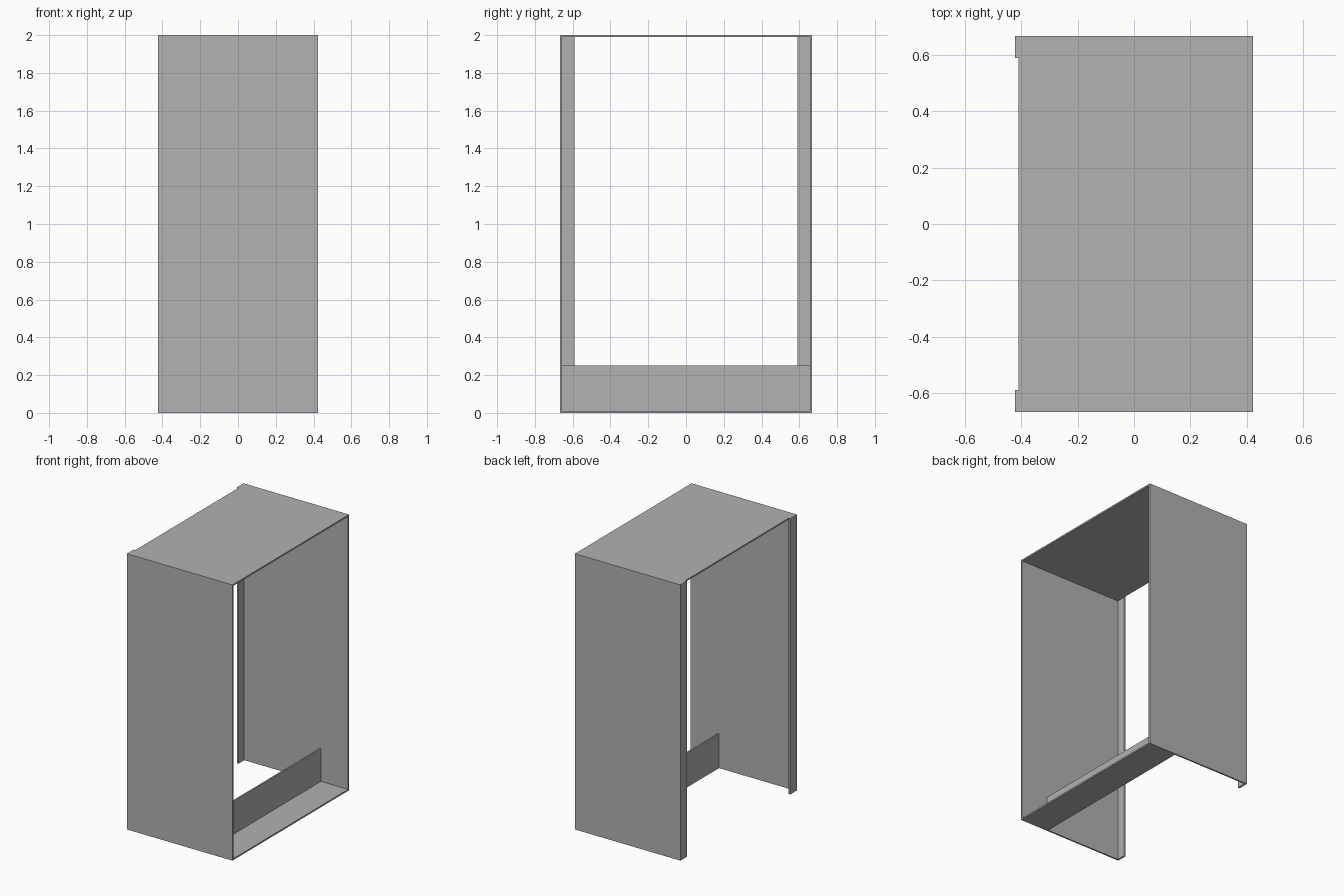
import bpy

cube = bpy.data.objects.get("Cube")
if cube:
    bpy.data.objects.remove(cube, do_unlink=True)

grey = bpy.data.materials.new("panel_grey")
grey.use_nodes = True
colour = (0.445, 0.445, 0.445, 1)
grey.diffuse_color = colour
grey.node_tree.nodes["Principled BSDF"].inputs["Base Color"].default_value = colour


def panel(name, x, y, z):
    """Box spanning the given (min, max) range on each axis."""
    spans = (x, y, z)
    bpy.ops.mesh.primitive_cube_add(size=1, location=[(a + b) / 2 for a, b in spans])
    ob = bpy.context.object
    ob.name = name
    ob.scale = [b - a for a, b in spans]
    bpy.ops.object.transform_apply(location=False, rotation=False, scale=True)
    ob.data.materials.append(grey)
    return ob


T = 0.011                 # sheet thickness
X0, X1 = -0.423, 0.423    # flanged side, open side
Y, H = 0.668, 2.0         # half width, height
LIP = 0.59                # inner edge of the flanges
PLINTH = 0.195            # back face of the upright plinth
inner = Y - T
back = X0 + 0.013

# Side walls, each with a narrow flange turned inwards
for side, s in (("front", -1), ("back", 1)):
    panel(side + "_wall", (X0, X1), sorted((s * inner, s * Y)), (0, H))
    panel(side + "_flange", (X0, back), sorted((s * LIP, s * inner)), (0, H))

# Roof, floor shelf and upright plinth between the walls
panel("roof", (back, X1), (-inner, inner), (H - T, H))
panel("floor_shelf", (PLINTH, X1), (-inner, inner), (0, T))
panel("plinth", (PLINTH, PLINTH + T), (-inner, inner), (T, 0.25))
